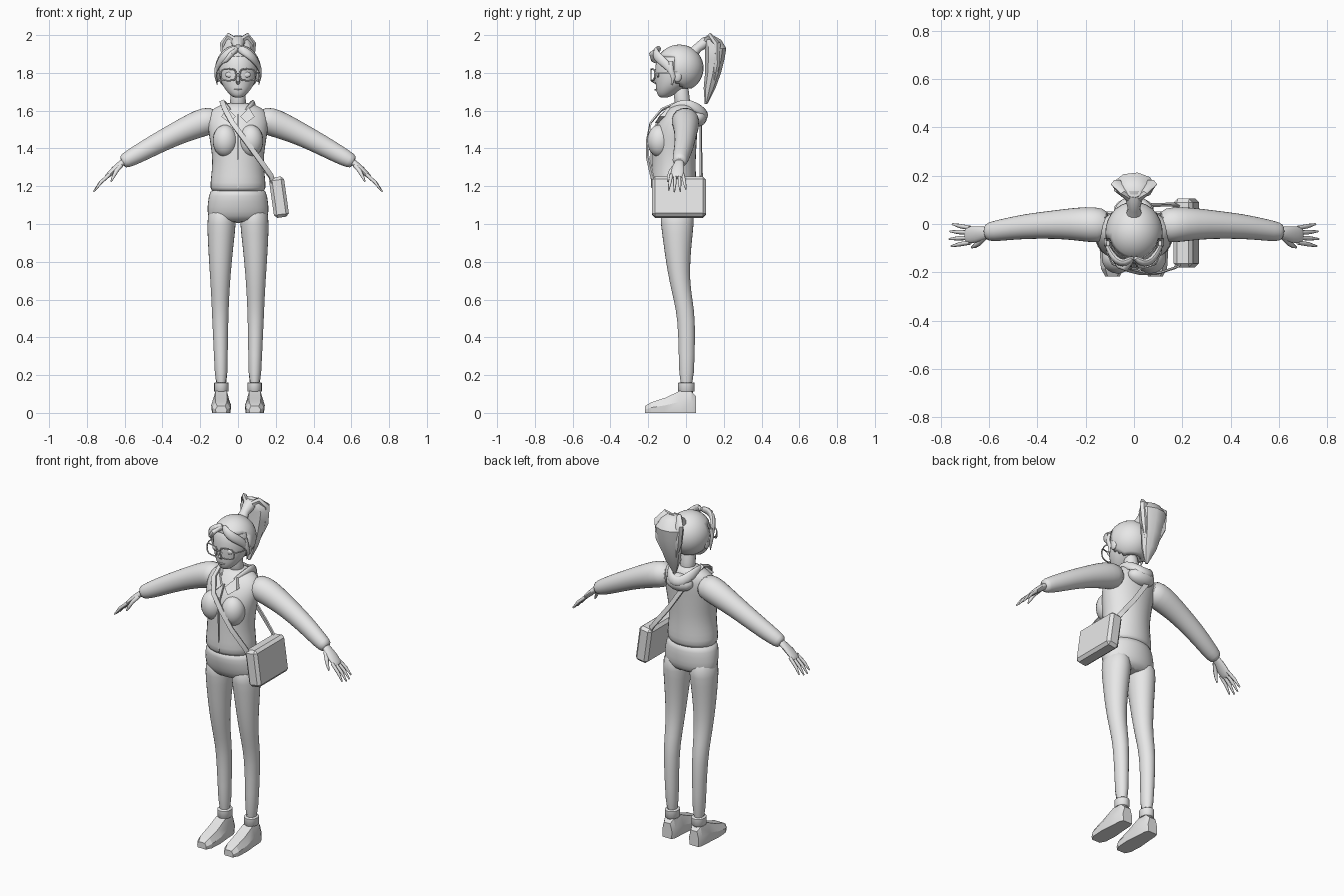
import bpy, bmesh, math
from mathutils import Vector, Matrix

grey = bpy.data.materials.new("plain grey")
grey.diffuse_color = (0.8, 0.8, 0.8, 1)


def finish(name, bm, mirror=False, subsurf=0, angle=50):
    """Turn a bmesh into a named, shaded object."""
    bmesh.ops.recalc_face_normals(bm, faces=bm.faces)
    me = bpy.data.meshes.new(name)
    bm.to_mesh(me)
    bm.free()
    me.materials.append(grey)
    ob = bpy.data.objects.new(name, me)
    bpy.context.collection.objects.link(ob)
    bpy.ops.object.select_all(action='DESELECT')
    ob.select_set(True)
    bpy.context.view_layer.objects.active = ob
    bpy.ops.object.shade_smooth_by_angle(angle=math.radians(angle))
    if mirror:
        m = ob.modifiers.new("mirror", 'MIRROR')
        m.use_mirror_merge = False
    if subsurf:
        s = ob.modifiers.new("smooth", 'SUBSURF')
        s.levels = s.render_levels = subsurf
    return ob


def skin(bm, rings, closed=False):
    """Bridge rings of points into a tube."""
    vs = [[bm.verts.new(p) for p in r] for r in rings]
    n = len(vs[0])
    for i in range(len(vs) if closed else len(vs) - 1):
        a, b = vs[i], vs[(i + 1) % len(vs)]
        for k in range(n):
            bm.faces.new((a[k], a[(k + 1) % n], b[(k + 1) % n], b[k]))
    if not closed:
        bm.faces.new(vs[0])
        bm.faces.new(vs[-1])


def stack(name, rows, n=14, **kw):
    """Loft of level ellipses; rows are (z, x, y, half width, half depth)."""
    bm = bmesh.new()
    skin(bm, [[(x + a * math.cos(t), y + b * math.sin(t), z)
               for t in [math.tau * k / n for k in range(n)]] for z, x, y, a, b in rows])
    return finish(name, bm, **kw)


def tube(name, rows, n=10, ref=(0, 0, 1), closed=False, **kw):
    """Swept ellipse; rows are (x, y, z, half size across, half size along ref)."""
    pts = [Vector(r[:3]) for r in rows]
    rings, m = [], len(rows)
    for i, p in enumerate(pts):
        if closed:
            t = pts[(i + 1) % m] - pts[i - 1]
        else:
            t = pts[min(i + 1, m - 1)] - pts[max(i - 1, 0)]
        t.normalize()
        up = ref(p) if callable(ref) else Vector(ref)
        side = t.cross(up).normalized()
        up = side.cross(t)
        off = math.pi / 4 if n == 4 else 0
        rings.append([p + side * rows[i][3] * math.cos(w) + up * rows[i][4] * math.sin(w)
                      for w in [off + math.tau * k / n for k in range(n)]])
    bm = bmesh.new()
    skin(bm, rings, closed)
    return finish(name, bm, **kw)


def ball(name, c, r, keep=None, seg=20, **kw):
    """Ellipsoid, optionally keeping only the faces that pass a rule."""
    bm = bmesh.new()
    bmesh.ops.create_uvsphere(bm, u_segments=seg, v_segments=seg * 2 // 3, radius=1,
                              matrix=Matrix.Translation(c) @ Matrix.Diagonal((*r, 1)))
    if keep:
        bad = [f for f in bm.faces if not keep(f.calc_center_median())]
        bmesh.ops.delete(bm, geom=bad, context='FACES')
    return finish(name, bm, **kw)


# Jacket body with bust
stack("jacket", [(1.165, 0, -.062, .135, .105), (1.185, 0, -.065, .152, .122), (1.25, 0, -.065, .145, .12),
                 (1.33, 0, -.065, .136, .117), (1.42, 0, -.062, .147, .12), (1.50, 0, -.055, .162, .117),
                 (1.57, 0, -.032, .165, .1), (1.615, 0, -.02, .135, .075), (1.645, 0, -.012, .055, .05)],
      n=18, subsurf=1)
ball("bust", (.068, -.14, 1.44), (.066, .066, .085), mirror=True)
tube("jacket_zip", [(0, -.182, 1.19, .004, .006), (0, -.183, 1.32, .004, .006), (0, -.185, 1.42, .004, .006),
                    (0, -.172, 1.5, .004, .006), (0, -.13, 1.58, .004, .006)], n=4, ref=(0, 1, 0))

# Sleeves and cuffs
tube("sleeve", [(.10, -.01, 1.555, .07, .065), (.17, -.002, 1.545, .077, .078), (.24, 0, 1.517, .07, .072),
                (.33, -.002, 1.477, .06, .062), (.45, -.01, 1.415, .053, .055), (.53, -.022, 1.37, .047, .05),
                (.60, -.033, 1.333, .042, .042), (.615, -.034, 1.326, .03, .03)], n=14, mirror=True, subsurf=1)

# Hands
tube("palm", [(.59, -.034, 1.338, .024, .02), (.62, -.037, 1.32, .027, .018), (.655, -.043, 1.29, .038, .017),
              (.69, -.047, 1.255, .036, .014), (.70, -.047, 1.245, .03, .01)], mirror=True, subsurf=1)
for i, (y, reach) in enumerate([(-.077, .9), (-.057, 1.0), (-.036, .97), (-.016, .85)]):
    s = (y + .047) * .25
    tube(f"finger_{i + 1}", [(.68, y, 1.262, .009, .01), (.68 + .05 * reach, y + s, 1.262 - .045 * reach, .009, .009),
                             (.68 + .085 * reach, y + 2 * s, 1.262 - .092 * reach, .004, .004)],
         n=8, mirror=True)
tube("thumb", [(.62, -.055, 1.31, .012, .012), (.645, -.08, 1.28, .012, .011), (.66, -.092, 1.25, .009, .009),
               (.672, -.097, 1.225, .004, .004)], n=8, mirror=True)

# Trousers
stack("hips", [(1.20, 0, -.062, .145, .112), (1.15, 0, -.06, .157, .117), (1.09, 0, -.054, .166, .112),
               (1.04, 0, -.048, .163, .1), (1.005, 0, -.045, .14, .07)], n=18, subsurf=1)
stack("trouser_leg", [(1.1, .085, -.048, .075, .098), (1.0, .087, -.046, .079, .09), (.9, .091, -.045, .07, .077),
                      (.8, .093, -.042, .062, .066), (.7, .094, -.034, .054, .056), (.6, .094, -.016, .048, .051),
                      (.5, .094, .003, .044, .048), (.3, .091, .004, .037, .043), (.12, .088, .002, .033, .039)],
      mirror=True, subsurf=1)
stack("trouser_cuff", [(.112, .088, .002, .036, .041), (.116, .088, .002, .039, .045),
                       (.158, .088, .002, .039, .045), (.162, .088, .002, .034, .04)], mirror=True)
stack("ankle", [(.06, .088, .005, .03, .034), (.13, .088, .003, .03, .034)], n=10, mirror=True)

# Faceted shoes: sections from toe to heel (y, half width, shoulder height, top height, top half width)
bm = bmesh.new()
skin(bm, [[(.089 + sx * w, y, z) for sx, w, z in
           [(-1, b * .92, 0), (1, b * .92, 0), (1, b, h * .5), (1, tw, h), (-1, tw, h), (-1, b, h * .5)]]
          for y, b, h, tw in [(-.217, .03, .036, .02), (-.185, .048, .056, .03), (-.11, .053, .08, .032),
                              (-.035, .046, .115, .03), (.03, .042, .112, .029), (.052, .032, .09, .02)]])
finish("shoe", bm, mirror=True, angle=20)

# Neck and head
stack("neck", [(1.60, 0, -.012, .05, .048), (1.66, 0, -.022, .04, .04), (1.76, 0, -.03, .043, .045)], subsurf=1)
stack("head", [(1.668, 0, -.118, .018, .02), (1.682, 0, -.108, .042, .043), (1.71, 0, -.09, .068, .07),
               (1.745, 0, -.068, .09, .094), (1.79, 0, -.055, .102, .112), (1.84, 0, -.048, .108, .117),
               (1.89, 0, -.045, .1, .108), (1.925, 0, -.04, .06, .07)], n=18, subsurf=1)
tube("nose", [(0, -.158, 1.79, .006, .004), (0, -.176, 1.755, .011, .01), (0, -.158, 1.742, .008, .004)],
     n=6, ref=(0, -1, 0))
tube("mouth", [(-.02, -.152, 1.713, .003, .003), (0, -.163, 1.711, .005, .005), (.02, -.152, 1.713, .003, .003)], n=6)
ball("eye", (.043, -.148, 1.79), (.024, .008, .015), seg=12, mirror=True)
ball("ear", (.106, -.045, 1.785), (.012, .024, .034), seg=12, mirror=True)

# Glasses
rim = []
for k in range(16):
    c, s = math.cos(math.tau * k / 16), math.sin(math.tau * k / 16)
    px = .05 + .04 * math.copysign(abs(c) ** .6, c)
    rim.append((px, -.186 + 2.6 * px * px, 1.79 + .031 * math.copysign(abs(s) ** .6, s), .004, .004))
tube("glasses_rim", rim, n=6, ref=(0, 1, 0), closed=True, mirror=True)
tube("glasses_bridge", [(-.012, -.185, 1.797, .004, .004), (.012, -.185, 1.797, .004, .004)], n=6)
tube("glasses_arm", [(.09, -.165, 1.80, .003, .004), (.112, -.12, 1.80, .003, .004), (.115, -.04, 1.80, .003, .004)],
     n=6, mirror=True)

# Hair: cap with an open face, swept fringe, side locks
cap = ball("hair_cap", (0, -.035, 1.825), (.119, .128, .125), seg=28,
           keep=lambda p: p.z > 1.88 or p.y > -.055 and p.z > 1.715 + max(0, -p.y) * .5)
sol = cap.modifiers.new("thickness", 'SOLIDIFY')
sol.thickness = .014
tube("fringe", [(.0, -.135, 1.93, .012, .02), (.03, -.163, 1.918, .018, .026), (.065, -.16, 1.893, .018, .028),
                (.093, -.128, 1.865, .015, .028), (.112, -.09, 1.83, .01, .022), (.116, -.075, 1.79, .004, .008)],
     n=8, ref=(0, .3, 1), mirror=True, subsurf=1)
tube("fringe_curl", [(-.01, -.15, 1.925, .01, .01), (-.035, -.182, 1.9, .014, .014), (-.06, -.174, 1.868, .012, .012),
                     (-.085, -.15, 1.85, .004, .004)], n=8, ref=(0, 1, 0))
tube("side_lock", [(.108, -.08, 1.86, .012, .008), (.117, -.082, 1.82, .015, .009), (.117, -.068, 1.78, .013, .008),
                   (.11, -.075, 1.735, .003, .002)], n=6, ref=(1, 0, 0), mirror=True)

# Ponytail
tube("ponytail_base", [(0, .03, 1.9, .035, .03), (0, .065, 1.935, .026, .026), (0, .10, 1.96, .035, .032),
                       (0, .14, 1.965, .05, .035)], n=10, ref=(0, -1, 1))
stack("ponytail", [(1.995, 0, .13, .03, .02), (1.975, 0, .142, .062, .045), (1.93, 0, .157, .088, .057),
                   (1.87, 0, .152, .078, .052), (1.80, 0, .143, .064, .043), (1.72, 0, .125, .046, .032),
                   (1.635, 0, .106, .008, .007)], n=9, angle=35)
tube("ponytail_lock", [(.015, .10, 1.965, .02, .015), (.045, .13, 1.992, .022, .014), (.07, .165, 1.955, .026, .02),
                       (.065, .165, 1.85, .02, .018), (.035, .145, 1.74, .004, .004)],
     n=6, ref=(0, 1, .2), mirror=True)

# Collar, hood lying on the back, lapels
half = [(.035, -.098, 1.592, .012, .016), (.07, -.06, 1.625, .013, .022), (.083, -.005, 1.64, .014, .026),
        (.075, .05, 1.622, .016, .03), (.042, .092, 1.592, .018, .032)]
tube("hood_collar", half + [(0, .102, 1.58, .019, .033)] + [(-r[0], *r[1:]) for r in reversed(half)],
     n=8, ref=(0, -.45, 1), subsurf=1)
ball("hood_back", (0, .06, 1.565), (.085, .052, .05), seg=14)
bm = bmesh.new()
skin(bm, [[(.012, y - .128, 1.568), (.045, y - .148, 1.535), (.088, y - .125, 1.568), (.058, y - .08, 1.618)]
          for y in (-.016, .016)])
finish("lapel", bm, mirror=True, angle=20)

# Shoulder strap running round the body to the bag
tube("strap", [(.19, -.155, 1.20, .019, .006), (.175, -.18, 1.255, .019, .006), (.10, -.204, 1.36, .019, .006),
               (.03, -.203, 1.455, .019, .006), (-.03, -.188, 1.535, .019, .006), (-.068, -.13, 1.605, .019, .006),
               (-.085, -.03, 1.65, .019, .006), (-.07, .055, 1.605, .019, .006), (-.02, .078, 1.52, .019, .006),
               (.06, .078, 1.40, .019, .006), (.13, .08, 1.31, .019, .006), (.175, .08, 1.25, .019, .006),
               (.19, .07, 1.20, .019, .006)],
     n=4, ref=lambda p: p - Vector((0, -.055, 1.42)), angle=30)

# Satchel, tilted outward at the bottom
bm = bmesh.new()
bmesh.ops.create_cube(bm, size=1, matrix=Matrix.Translation((.217, -.037, 1.142)) @ Matrix.Rotation(math.radians(-8), 4, 'Y')
                      @ Matrix.Diagonal((.08, .285, .215, 1)))
bmesh.ops.bevel(bm, geom=bm.edges[:], offset=.016, segments=1, affect='EDGES')
finish("satchel", bm, angle=20)
